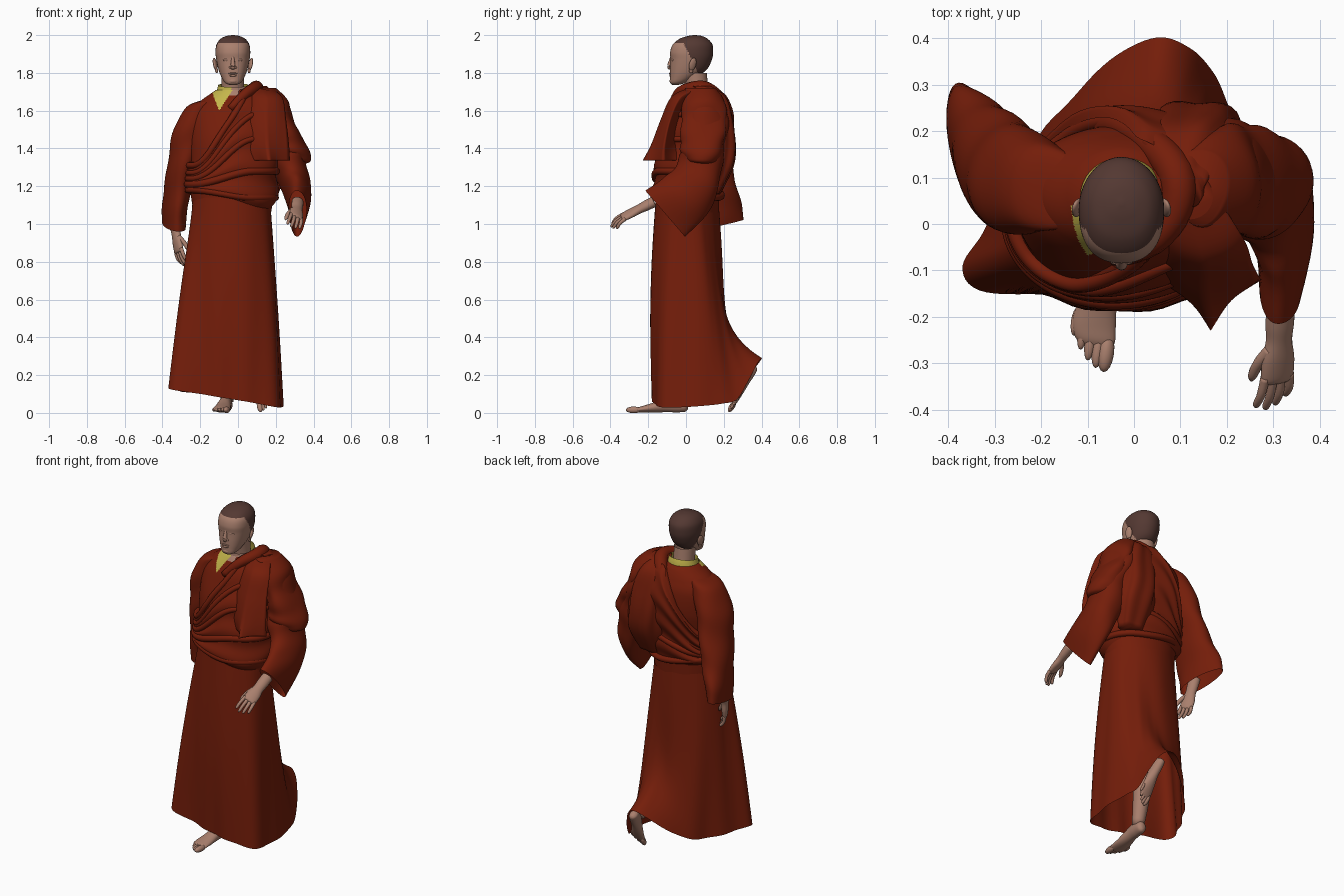
import bpy, bmesh, math
from mathutils import Vector, Matrix, Euler

if "Cube" in bpy.data.objects:
    bpy.data.objects.remove(bpy.data.objects["Cube"])


def material(name, rgb):
    m = bpy.data.materials.new(name)
    m.diffuse_color = (*rgb, 1)
    m.use_nodes = True
    m.node_tree.nodes["Principled BSDF"].inputs["Base Color"].default_value = m.diffuse_color
    return m


ROBE = material("robe_red", (0.175, 0.0125, 0.003))
SKIN = material("skin", (0.40, 0.215, 0.155))
HAIR = material("cropped_hair", (0.088, 0.040, 0.032))
SHIRT = material("yellow_cloth", (0.55, 0.46, 0.07))


def spline(rows, k, closed=False):
    """Catmull-Rom through rows of numbers, k samples per span."""
    w = max(len(r) for r in rows)
    rows = [tuple(r) + (0,) * (w - len(r)) for r in rows]
    n, out = len(rows), []
    pick = (lambda i: rows[i % n]) if closed else (lambda i: rows[min(max(i, 0), n - 1)])
    for i in range(n if closed else n - 1):
        p = [pick(i + j) for j in (-1, 0, 1, 2)]
        for s in range(k):
            t = s / k
            out.append([0.5 * (2 * b + (c - a) * t + (2 * a - 5 * b + 4 * c - d) * t * t
                               + (3 * b - a - 3 * c + d) * t ** 3) for a, b, c, d in zip(*p)])
    return out if closed else out + [list(rows[-1])]


def skin_rings(name, rings, mats, caps=(False, False), rule=None, matrix=None):
    """Closed rings of points joined to a smooth surface."""
    bm = bmesh.new()
    vs = [[bm.verts.new(p) for p in r] for r in rings]
    n = len(rings[0])
    for a, b in zip(vs, vs[1:]):
        for i in range(n):
            bm.faces.new((a[i], a[(i + 1) % n], b[(i + 1) % n], b[i]))
    for end, cap in zip((vs[0], vs[-1]), caps):
        if cap:
            bm.faces.new(end)
    bmesh.ops.recalc_face_normals(bm, faces=bm.faces)
    for f in bm.faces:
        f.smooth = True
        if rule:
            f.material_index = rule(f.calc_center_median())
    if matrix:
        bm.transform(matrix)
    me = bpy.data.meshes.new(name)
    bm.to_mesh(me)
    bm.free()
    for m in mats:
        me.materials.append(m)
    ob = bpy.data.objects.new(name, me)
    bpy.context.collection.objects.link(ob)
    return ob


def loft(name, rows, mats, n=48, k=6, fold=None, **kw):
    """Rows are x, y, z, half width, half depth, then ring rotation."""
    rows = spline([tuple(r) + (0,) * (8 - len(r)) for r in rows], k)
    rings = []
    for j, r in enumerate(rows):
        rot, ring = Euler(r[5:8]).to_matrix(), []
        for i in range(n):
            t = 2 * math.pi * i / n
            s = 1 + (fold(t, j / (len(rows) - 1)) if fold else 0)
            ring.append(Vector(r[:3]) + rot @ Vector((r[3] * s * math.cos(t), r[4] * s * math.sin(t), 0)))
        rings.append(ring)
    return skin_rings(name, rings, mats, **kw)


def tube(name, pts, mat, matrix=None):
    """Round limb through points of x, y, z, radius."""
    pts = spline(pts, 4)
    rings = []
    for j, p in enumerate(pts):
        d = Vector(pts[min(j + 1, len(pts) - 1)][:3]) - Vector(pts[max(j - 1, 0)][:3])
        q = d.to_track_quat('Z', 'Y')
        rings.append([Vector(p[:3]) + q @ Vector((p[3] * math.cos(a), p[3] * math.sin(a), 0))
                      for a in (2 * math.pi * i / 12 for i in range(12))])
    return skin_rings(name, rings, [mat], caps=(True, True), matrix=matrix)


def blob(name, c, r, mat, matrix=Matrix(), rot=(0, 0, 0)):
    bm = bmesh.new()
    bmesh.ops.create_uvsphere(bm, u_segments=16, v_segments=10, radius=1)
    bm.transform(matrix @ Matrix.LocRotScale(Vector(c), Euler(rot), Vector(r)))
    for f in bm.faces:
        f.smooth = True
    me = bpy.data.meshes.new(name)
    bm.to_mesh(me)
    bm.free()
    me.materials.append(mat)
    bpy.context.collection.objects.link(bpy.data.objects.new(name, me))


# Skirt: waist ellipse eased to a hem that lifts behind; last value is how late it flares
hem = [(.235, -.02, .03, 1), (.235, .12, .04, 1), (.225, .2, .05, 1.5), (.195, .265, .07, 2.2),
       (.168, .325, .165, 3), (.125, .38, .26, 4.5), (.06, .405, .29, 6), (-.02, .37, .25, 6),
       (-.12, .29, .16, 3.5), (-.2, .19, .11, 2), (-.28, .07, .11, 1.3), (-.33, -.02, .12, 1),
       (-.37, -.09, .13, 1), (-.33, -.14, .12, 1), (-.2, -.155, .10, 1), (-.05, -.175, .075, 1),
       (.1, -.17, .05, 1), (.2, -.13, .03, 1)]
hem = spline(hem, 6, closed=True)
rings = []
for j in range(41):
    u, ring = j / 40, []
    for x, y, z, p in hem:
        a = math.atan2(y - .02, x + .04)
        top = Vector((-.035 + .205 * math.cos(a), .005 + .165 * math.sin(a), 1.14))
        f = u ** p
        bulge = (.022 * abs(math.sin(a))) * math.sin(math.pi * u) + .005 * u * math.sin(9 * a)
        ring.append(Vector((top.x + (x - top.x) * f + bulge * math.cos(a),
                            top.y + (y - top.y) * f + bulge * math.sin(a), 1.14 + (z - 1.14) * u)))
    rings.append(ring)
skin_rings("skirt", rings, [ROBE])

# Upper robe, with the shirt showing in the neck opening
body = [(-.03, .01, 1.06, .205, .165), (-.03, .01, 1.2, .225, .168), (-.03, .02, 1.32, .22, .165),
        (-.03, .04, 1.45, .225, .17), (-.02, .06, 1.57, .23, .15), (-.02, .065, 1.64, .19, .125),
        (-.025, .065, 1.69, .12, .10), (-.025, .06, 1.71, .09, .083)]


def shirt_rule(c):
    if c.y > .04 or c.x < -.13 + (1.68 - c.z) * .375:
        return 0
    return 1 if c.x < min(-.1 + (c.z - 1.6) * .65, -.03) else 2 if c.z > 1.68 and c.x < .02 else 0


loft("upper_robe", body, [ROBE, SHIRT, SKIN], n=240, k=20, rule=shirt_rule)
loft("collar", [(-.025, .06, 1.66, .10, .09, .1), (-.025, .06, 1.71, .086, .082, .12),
                (-.025, .057, 1.735, .08, .077, .14)], [SHIRT, SKIN], n=96,
     rule=lambda c: int(c.y < .04 and c.x > -.035))

# Shawl: wraps the body from the left shoulder to the right waist
profile = spline([(*r[:2], r[2], max(r[3], .13), max(r[4], .105)) for r in body], 40)


def wrap(t, z, off):
    """Point on the body at angle t and height z, pushed out by off."""
    x, y, _, a, b = min(profile, key=lambda r: abs(r[2] - z))
    return (x + (a + off) * math.cos(t), y + (b + off) * math.sin(t), z)


def slope(t, span):
    s = min(max((math.cos(t) + .9) / span, 0), 1)
    return s * s * (3 - 2 * s)


rings = []
for j in range(61):
    v, ring = j / 60, []
    for i in range(96):
        t = 2 * math.pi * i / 96
        hi = 1.3 + .415 * slope(t, 1.25)
        lo = 1.12 - .05 * math.cos(t) + .02 * math.sin(2 * t)
        off = .016 + .010 * math.sin(v * 24 + 1.2 * math.sin(t)) * (0.4 + v * .6) + .03 * max(0, math.sin(t)) * (1 - v)
        off -= .03 * max(0, 1 - v * 20) + .02 * max(0, v * 15 - 14)
        ring.append(Vector(wrap(t, hi + (lo - hi) * v, off)))
    rings.append(ring)
skin_rings("shawl", rings, [ROBE]).modifiers.new("soften", 'SMOOTH').iterations = 3

# Raised folds of cloth across the chest, waist and back
for i, (hi, lo, g) in enumerate([(1.69, 1.31, .017), (1.58, 1.27, .015), (1.45, 1.24, .016),
                                 (1.28, 1.21, .02), (1.14, 1.18, .018)]):
    ts = [2 * math.pi * m / 32 for m in range(33)]
    tube(f"shawl_fold_{i + 1}", [(*wrap(t, lo + (hi - lo) * slope(t, 1.4), .011), g) for t in ts], ROBE)
tube("neck_roll", [(-.04, -.075, 1.61, .02), (.04, -.04, 1.69, .028), (.09, .03, 1.718, .035),
                   (.09, .11, 1.713, .04), (.03, .18, 1.65, .035), (-.04, .215, 1.54, .03),
                   (-.10, .20, 1.40, .022)], ROBE)


def crease(t, u):
    return .05 * math.sin(3 * t + 9 * u) + .035 * math.sin(26 * u + 2 * math.cos(t)) * math.sin(math.pi * u)


# Sleeves
loft("right_sleeve", [(-.13, .07, 1.66, .04, .07), (-.19, .08, 1.62, .085, .095), (-.245, .09, 1.5, .095, .115),
                      (-.285, .11, 1.35, .08, .125), (-.315, .14, 1.2, .072, .13, .1, 0, .1),
                      (-.335, .16, 1.08, .062, .142, .15, 0, .2), (-.342, .165, .99, .054, .142, .22, 0, .25)],
     [ROBE], caps=(True, False), fold=lambda t, u: crease(t, u) * .8)
loft("left_sleeve", [(.12, .08, 1.705, .05, .07), (.165, .085, 1.645, .09, .115), (.205, .10, 1.54, .09, .12),
                     (.245, .09, 1.42, .11, .11), (.26, .08, 1.33, .105, .115, -.2), (.295, .055, 1.23, .085, .13, -.4),
                     (.32, -.01, 1.14, .065, .15, -.7), (.315, -.115, 1.06, .046, .16, -.86)],
     [ROBE], caps=(True, False), fold=crease)

# Loose ends of the shawl: creased lapel in front, drape behind, cape over the arm
loft("front_lapel", [(.12, .06, 1.72, .05, .05), (.15, -.03, 1.67, .085, .05), (.15, -.085, 1.55, .105, .05),
                     (.155, -.115, 1.42, .115, .07), (.165, -.12, 1.335, .11, .11)],
     [ROBE], caps=(True, True), fold=lambda t, u: ((abs(math.cos(t)) + abs(math.sin(t))) ** -1.6 - 1) * u)
loft("back_drape", [(.10, .08, 1.73, .05, .05), (.11, .15, 1.67, .085, .06), (.125, .185, 1.56, .105, .06),
                    (.13, .195, 1.42, .11, .07), (.14, .18, 1.30, .11, .07), (.13, .13, 1.16, .08, .05)],
     [ROBE], caps=(True, True), fold=lambda t, u: .08 * math.sin(6 * t + 3 * u))
loft("shoulder_drape", [(.14, .08, 1.72, .06, .08), (.19, .09, 1.655, .07, .11), (.225, .09, 1.55, .065, .12),
                        (.26, .09, 1.45, .10, .115, 0, .15), (.275, .085, 1.375, .112, .112, -.1, .25),
                        (.27, .085, 1.345, .095, .10, -.1, .25)],
     [ROBE], caps=(True, False), fold=crease)

# Head: rows of height, front, back, half width
hx = -.027
face = [(1.735, -.07, -.045, .015), (1.748, -.083, .0, .042), (1.78, -.084, .06, .062), (1.82, -.084, .112, .077),
        (1.87, -.082, .137, .088), (1.91, -.084, .144, .092), (1.95, -.07, .14, .087), (1.98, -.035, .115, .066),
        (1.995, .01, .085, .035), (2.0, .04, .05, .005)]


def hair_rule(c):
    return int(c.z > max(1.957 - max(0, c.y + .012) * 2.1, 1.785))


loft("head", [(hx, (f + b) / 2, z, w, (b - f) / 2) for z, f, b, w in face], [SKIN, HAIR], n=96, k=8,
     caps=(True, True), rule=hair_rule, fold=lambda t, u: .05 * math.sin(2 * t) ** 2 if math.sin(t) < 0 else 0)
loft("neck", [(hx, .07, 1.62, .07, .065), (hx, .06, 1.70, .06, .06), (hx, .045, 1.80, .06, .065)], [SKIN])
tube("nose", [(hx, -.073, 1.89, .008), (hx, -.082, 1.86, .010), (hx, -.087, 1.834, .013),
              (hx, -.08, 1.824, .010)], SKIN)
blob("upper_lip", (hx, -.0825, 1.797), (.024, .007, .005), SKIN)
blob("lower_lip", (hx, -.0815, 1.786), (.02, .007, .006), SKIN)
blob("chin", (hx, -.072, 1.757), (.026, .015, .015), SKIN)
for s, side in ((-1, "right"), (1, "left")):
    blob(side + "_nostril", (hx + s * .013, -.079, 1.829), (.008, .009, .007), SKIN)
    blob(side + "_eyelid", (hx + s * .036, -.0705, 1.868), (.017, .007, .007), SKIN, rot=(0, 0, s * .35))
    blob(side + "_ear", (hx + s * .094, .035, 1.845), (.009, .02, .036), SKIN, rot=(-.15, s * .25, s * .4))
    blob(side + "_ear_lobe", (hx + s * .086, .027, 1.812), (.008, .011, .014), SKIN)


def hand(name, wrist, along, across, curl):
    """Local z runs to the fingertips, the thumb is on local -x."""
    z = Vector(along).normalized()
    x = Vector(across)
    x = (x - z * x.dot(z)).normalized()
    m = Matrix.Translation(wrist) @ Matrix((x, z.cross(x), z)).transposed().to_4x4()
    loft(name + "_palm", [(0, 0, -.09, .032, .028), (0, 0, -.04, .032, .026), (0, 0, 0, .03, .022),
                          (0, 0, .045, .038, .02), (0, 0, .09, .038, .015), (0, 0, .102, .03, .007)],
         [SKIN], n=20, caps=(True, True), matrix=m)
    for i, ln in enumerate((.075, .085, .078, .06)):
        fx = (i - 1.5) * .0195
        tube(f"{name}_finger_{i + 1}", [(fx, 0, .085, .0105), (fx * 1.15, curl * .006, .09 + ln * .5, .0095),
                                        (fx * 1.2, curl * .022, .09 + ln * .9, .008),
                                        (fx * 1.2, curl * .027, .09 + ln, .003)], SKIN, m)
    tube(name + "_thumb", [(-.02, 0, .02, .014), (-.038, curl * .016, .055, .012),
                           (-.044, curl * .03, .09, .01), (-.043, curl * .036, .106, .003)], SKIN, m)


hand("right_hand", (-.327, .095, .945), (.03, -.05, -.2), (-.5, .85, 0), 1)
hand("left_hand", (.312, -.25, 1.078), (-.01, -.2, -.1), (.85, 0, -.5), -1)


def foot(name, m, inner):
    """Local heel at the origin, toes along -y, big toe on the inner side."""
    rows = [(0, .03, .035, .012, .018), (0, .015, .038, .028, .034), (0, -.03, .045, .033, .044),
            (0, -.08, .042, .034, .04), (0, -.15, .027, .042, .027), (0, -.20, .019, .047, .019),
            (inner * .006, -.23, .015, .043, .014), (inner * .012, -.245, .012, .03, .008)]
    loft(name, [r + (math.pi / 2,) for r in rows], [SKIN], n=24, caps=(True, True), matrix=m)
    for i in range(5):
        r = .0135 - .001 * i + (.004 if i == 0 else 0)
        blob(f"{name}_toe_{i + 1}", (inner * (.033 - .0185 * i), -.255 + .0036 * i * i, .014),
             (r, .042 - .003 * i, r), SKIN, m)


foot("right_foot", Matrix.Translation((-.06, -.02, .002)) @ Matrix.Rotation(-.13, 4, 'Z'), 1)
foot("left_foot", Matrix.Translation((.108, .372, .212)) @ Matrix.Rotation(1.0, 4, 'X')
     @ Matrix.Rotation(.16, 4, 'Z') @ Matrix.Scale(.85, 4), -1)
tube("right_shin", [(-.05, .02, .5, .055), (-.055, .0, .25, .048), (-.058, -.035, .06, .034)], SKIN)
tube("left_shin", [(.07, .06, .46, .045), (.085, .17, .32, .04), (.102, .30, .215, .03)], SKIN)
